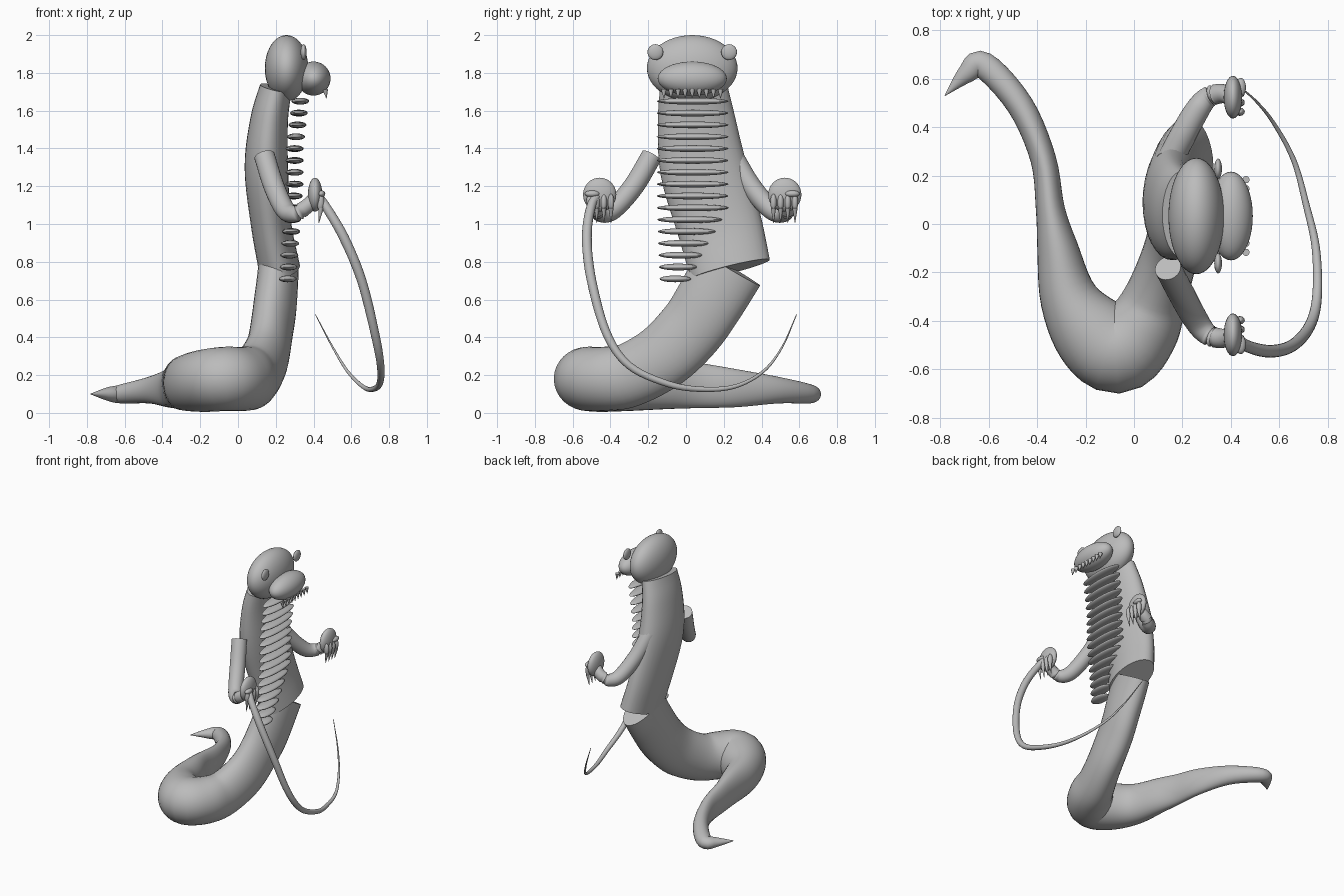
import bpy, bmesh, math
from mathutils import Vector, Matrix

if "Cube" in bpy.data.objects:
    bpy.data.objects.remove(bpy.data.objects["Cube"], do_unlink=True)

MID = 0.033  # y of the head's and arms' mirror plane

grey = bpy.data.materials.new("plain grey")
grey.use_nodes = True
grey.diffuse_color = (0.5, 0.5, 0.5, 1)
grey.node_tree.nodes["Principled BSDF"].inputs["Base Color"].default_value = (0.5, 0.5, 0.5, 1)


def finish(name, bm):
    bmesh.ops.recalc_face_normals(bm, faces=bm.faces)
    mesh = bpy.data.meshes.new(name)
    bm.to_mesh(mesh)
    bm.free()
    mesh.materials.append(grey)
    ob = bpy.data.objects.new(name, mesh)
    bpy.context.collection.objects.link(ob)
    bpy.ops.object.select_all(action='DESELECT')
    ob.select_set(True)
    bpy.context.view_layer.objects.active = ob
    bpy.ops.object.shade_smooth_by_angle(angle=math.radians(50))
    return ob


def ellipsoid(name, centre, radii, segments=32):
    bm = bmesh.new()
    bmesh.ops.create_uvsphere(bm, u_segments=segments, v_segments=segments // 2, radius=1,
                              matrix=Matrix.Translation(centre) @ Matrix.Diagonal((*radii, 1)))
    return finish(name, bm)


def spike(name, base, tip, radius):
    base, tip = Vector(base), Vector(tip)
    axis = tip - base
    turn = axis.to_track_quat('Z', 'Y').to_matrix().to_4x4()
    bm = bmesh.new()
    bmesh.ops.create_cone(bm, cap_ends=True, segments=12, radius1=radius, radius2=0.001,
                          depth=axis.length, matrix=Matrix.Translation((base + tip) / 2) @ turn)
    return finish(name, bm)


def smooth_path(points, steps):
    # Catmull-Rom through rows of (x, y, z, side radius, other radius)
    rows = [Vector(p) for p in points]
    rows = [2 * rows[0] - rows[1]] + rows + [2 * rows[-1] - rows[-2]]
    out = []
    for a, b, c, d in zip(rows, rows[1:], rows[2:], rows[3:]):
        for i in range(steps):
            t = i / steps
            out.append(b + (c - a) * (t / 2) + (2 * a - 5 * b + 4 * c - d) * (t * t / 2)
                       + (3 * b - a - 3 * c + d) * (t ** 3 / 2))
    return out + [rows[-2]]


def tube(name, points, side=None, sides=32, steps=5):
    path = smooth_path(points, steps)
    bm = bmesh.new()
    rings = []
    for i, row in enumerate(path):
        ahead, behind = path[min(i + 1, len(path) - 1)], path[max(i - 1, 0)]
        t = Vector((ahead - behind)[:3]).normalized()
        u = Vector(side) if side else t.cross(Vector((0, 0, 1)))
        u = (u - t * u.dot(t)).normalized()
        v = u.cross(t)
        ring = []
        for k in range(sides):
            a = math.tau * k / sides
            ring.append(bm.verts.new(Vector(row[:3]) + u * (row[3] * math.cos(a)) + v * (row[4] * math.sin(a))))
        rings.append(ring)
    for r, s in zip(rings, rings[1:]):
        for k in range(sides):
            n = (k + 1) % sides
            bm.faces.new((r[k], r[n], s[n], s[k]))
    bm.faces.new(rings[0])
    bm.faces.new(rings[-1])
    return finish(name, bm)


# Coiled lower body and tail
tube("tail", [
    (.215, .23, .77, .105, .19), (.20, .13, .6, .11, .185), (.18, .03, .45, .11, .18),
    (.15, -.12, .30, .115, .175), (.09, -.30, .2, .13, .17), (.03, -.43, .18, .16, .17),
    (-.07, -.52, .18, .18, .17), (-.18, -.44, .17, .165, .165), (-.27, -.3, .16, .12, .15),
    (-.315, -.1, .155, .085, .135), (-.345, .06, .145, .06, .12), (-.375, .27, .13, .053, .1),
    (-.47, .49, .12, .055, .07), (-.62, .655, .1, .055, .05),
    (-.69, .62, .1, .04, .035), (-.78, .53, .1, .002, .002)])

# Torso, widest at the hips
tube("torso", [
    (.22, .235, .76, .11, .215), (.175, .175, 1, .107, .225), (.15, .09, 1.3, .115, .228),
    (.165, .055, 1.55, .1, .205), (.2, .04, 1.72, .085, .18)], side=(1, 0, 0))

# Belly plates, shorter towards the hips
PLATES = 16
for i in range(PLATES):
    z = 1.65 - i * 0.0627
    right_end = -.155 + .015 * max(0, i - 9) / 6
    left_end = .225 if i < 10 else .225 - .033 * (i - 9)
    x = .33 - .03 * min(1, i / 4) - .037 * max(0, i - 7) / 8
    ellipsoid(f"belly_plate_{i + 1}", (x, (left_end + right_end) / 2, z),
              (.047, (left_end - right_end) / 2, .018), 24)

# Head and muzzle
ellipsoid("head", (.257, MID, 1.825), (.115, .24, .175), 48)
ellipsoid("muzzle", (.4, MID, 1.77), (.09, .183, .09), 40)
for i in range(9):
    y = MID + (i - 4) * .0375
    spike(f"tooth_{i + 1}", (.462, y, 1.712), (.468, y, 1.665), .015)

# Eyes, arms and clawed hands on both sides
for label, s in (("left", 1), ("right", -1)):
    ellipsoid(f"{label}_eye", (.347, MID + s * .195, 1.91), (.016, .042, .042), 24)
    arm = [(.14, .215, 1.36, .055), (.19, .31, 1.2, .055), (.25, .42, 1.075, .052),
           (.30, .485, 1.055, .045), (.36, .505, 1.09, .04), (.41, .49, 1.14, .035)]
    tube(f"{label}_arm", [(x, MID + s * d, z, r, r) for x, d, z, r in arm], side=(1, .3 * s, .5), sides=24)
    ellipsoid(f"{label}_hand", (.408, MID + s * .49, 1.155), (.038, .088, .09))
    for i in range(4):
        y = MID + s * (.43 + .038 * i)
        ellipsoid(f"{label}_finger_{i + 1}", (.437, y, 1.115), (.02, .017, .045), 16)
        spike(f"{label}_claw_{i + 1}", (.44, y, 1.085), (.428, y, 1.005), .014)
    ellipsoid(f"{label}_thumb", (.44, MID + s * .53, 1.16), (.022, .04, .018), 16)

# Long whip held in the right hand
whip = [(.41, -.45, 1.17, .02), (.46, -.5, 1.1, .024), (.56, -.525, .93, .026),
        (.655, -.5, .7, .025), (.725, -.42, .42, .023), (.755, -.3, .25, .02),
        (.75, -.1, .155, .017), (.71, .08, .125, .014), (.66, .26, .14, .011),
        (.58, .41, .22, .008), (.5, .51, .35, .005), (.41, .585, .52, .002)]
tube("whip", [(x, y, z, r, r) for x, y, z, r in whip], sides=16, steps=6)
